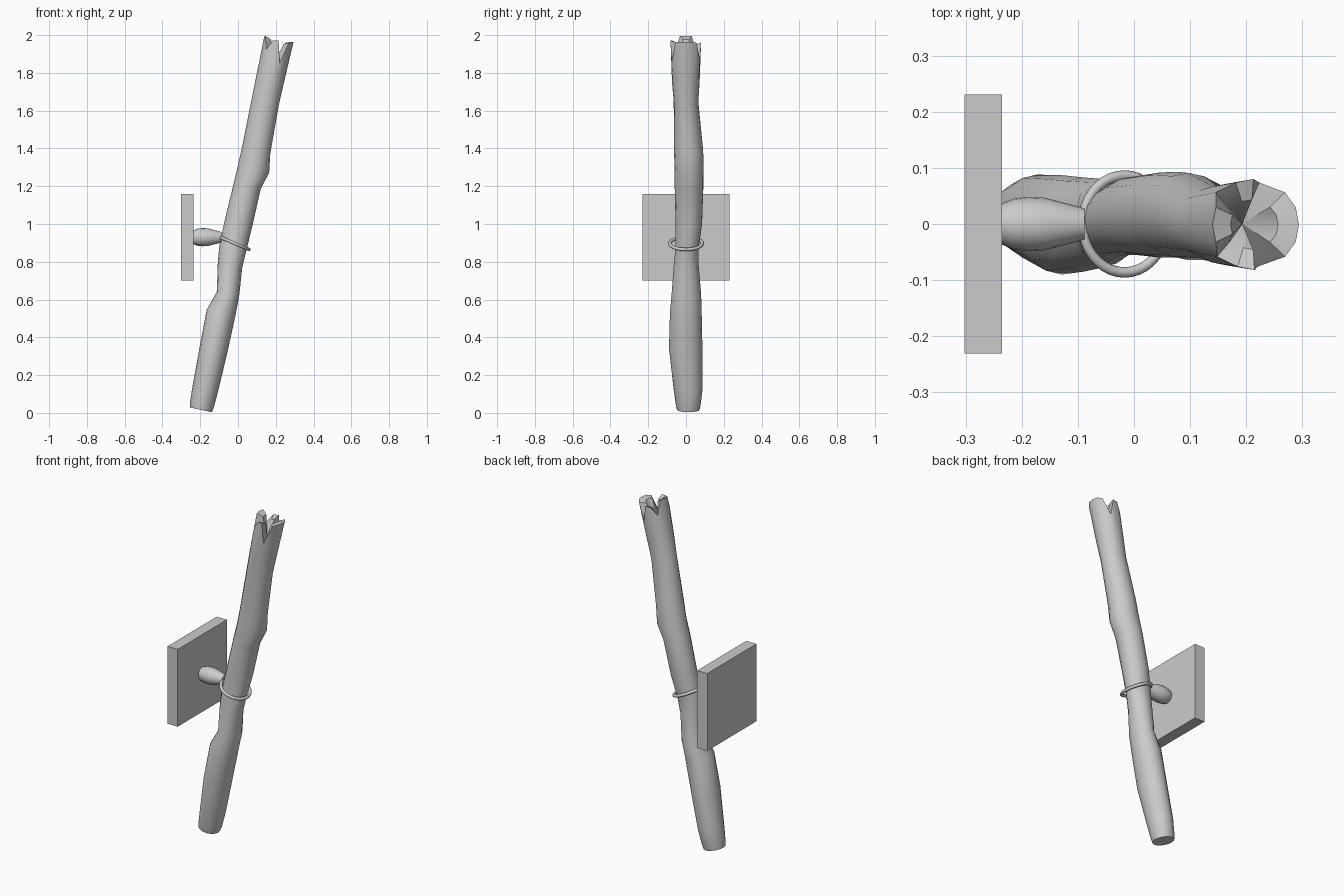
import bpy, bmesh, math
from mathutils import Vector

if "Cube" in bpy.data.objects:
    bpy.data.objects.remove(bpy.data.objects["Cube"])

def finish(bm, name):
    bmesh.ops.recalc_face_normals(bm, faces=bm.faces)
    me = bpy.data.meshes.new(name)
    bm.to_mesh(me)
    bm.free()
    ob = bpy.data.objects.new(name, me)
    bpy.context.collection.objects.link(ob)
    bpy.ops.object.select_all(action='DESELECT')
    bpy.context.view_layer.objects.active = ob
    ob.select_set(True)
    bpy.ops.object.shade_smooth_by_angle(angle=math.radians(35))
    return ob

def bridge(bm, rings):
    for a, b in zip(rings, rings[1:]):
        n = len(a)
        for i in range(n):
            j = (i + 1) % n
            bm.faces.new((a[i], a[j], b[j], b[i]))

# Wooden shaft: tilted rings (centre z, left x, right x, min y, max y)
N = 16
TILT = math.radians(12)
AXIS = Vector((math.sin(TILT), 0, math.cos(TILT)))
SECTIONS = [
    (0.016, -.255, -.138, -.048, .072), (0.045, -.254, -.127, -.054, .078),
    (0.13, -.240, -.105, -.066, .088), (0.34, -.202, -.055, -.090, .087),
    (0.53, -.166, -.014, -.085, .083), (0.63, -.112, .006, -.076, .080),
    (0.78, -.107, .022, -.065, .067), (0.87, -.099, .043, -.056, .066),
    (1.00, -.071, .075, -.055, .085), (1.20, -.023, .120, -.060, .092),
    (1.29, -.001, .165, -.060, .093), (1.39, .021, .171, -.064, .091),
    (1.65, .073, .217, -.065, .065), (1.75, .093, .240, -.074, .072),
    (1.98, .140, .294, -.082, .080),
]
# Splintered rim: depth of the break around the top
NOTCH = [0, 0, .01, .11, .02, .03, .08, 0, 0, 0, .07, .015, .01, .125, .01, 0]

def section(bm, s, scale=1.0, drop=None):
    z, x0, x1, y0, y1 = s
    c = Vector(((x0 + x1) / 2, (y0 + y1) / 2, z))
    rx, ry = (x1 - x0) / 2, (y1 - y0) / 2
    out = []
    for i in range(N):
        a = 2 * math.pi * i / N
        u = rx * scale * math.cos(a)
        p = c + Vector((u, ry * scale * math.sin(a), -u * math.tan(TILT)))
        if drop:
            p -= AXIS * drop[i]
        out.append(bm.verts.new(p))
    return out

bm = bmesh.new()
rings = [section(bm, s) for s in SECTIONS[:-1]]
top = SECTIONS[-1]
rings.append(section(bm, top, 1.0, NOTCH))
rings.append(section(bm, top, 0.55, [d + .012 for d in NOTCH]))
bridge(bm, rings)
bm.faces.new(rings[0][::-1])
pit = bm.verts.new((.193, 0, 1.86))
for i in range(N):
    bm.faces.new((rings[-1][i], rings[-1][(i + 1) % N], pit))
finish(bm, "wooden_shaft")

# Wall plate
bm = bmesh.new()
bmesh.ops.create_cube(bm, size=1)
for v in bm.verts:
    v.co = Vector((-.2685 + v.co.x * .067, v.co.y * .462, .93 + v.co.z * .46))
finish(bm, "wall_plate")

# Barrel-shaped bracket arm
bm = bmesh.new()
arm = []
for x, r in [(-.24, .035), (-.215, .045), (-.19, .048), (-.16, .047),
             (-.125, .038), (-.088, .028)]:
    arm.append([bm.verts.new((x, r * math.cos(a), .93 + r * math.sin(a)))
                for a in (2 * math.pi * i / 20 for i in range(20))])
bridge(bm, arm)
bm.faces.new(arm[0])
bm.faces.new(arm[-1])
finish(bm, "bracket_arm")

# Metal ring holding the shaft
bpy.ops.mesh.primitive_torus_add(
    major_segments=36, minor_segments=10, major_radius=.083, minor_radius=.009,
    location=(-.017, 0, .897), rotation=(0, math.radians(23), 0))
ring = bpy.context.object
ring.name = "holder_ring"
ring.scale = (.98, 1.04, 1)
bpy.ops.object.shade_smooth_by_angle(angle=math.radians(60))
